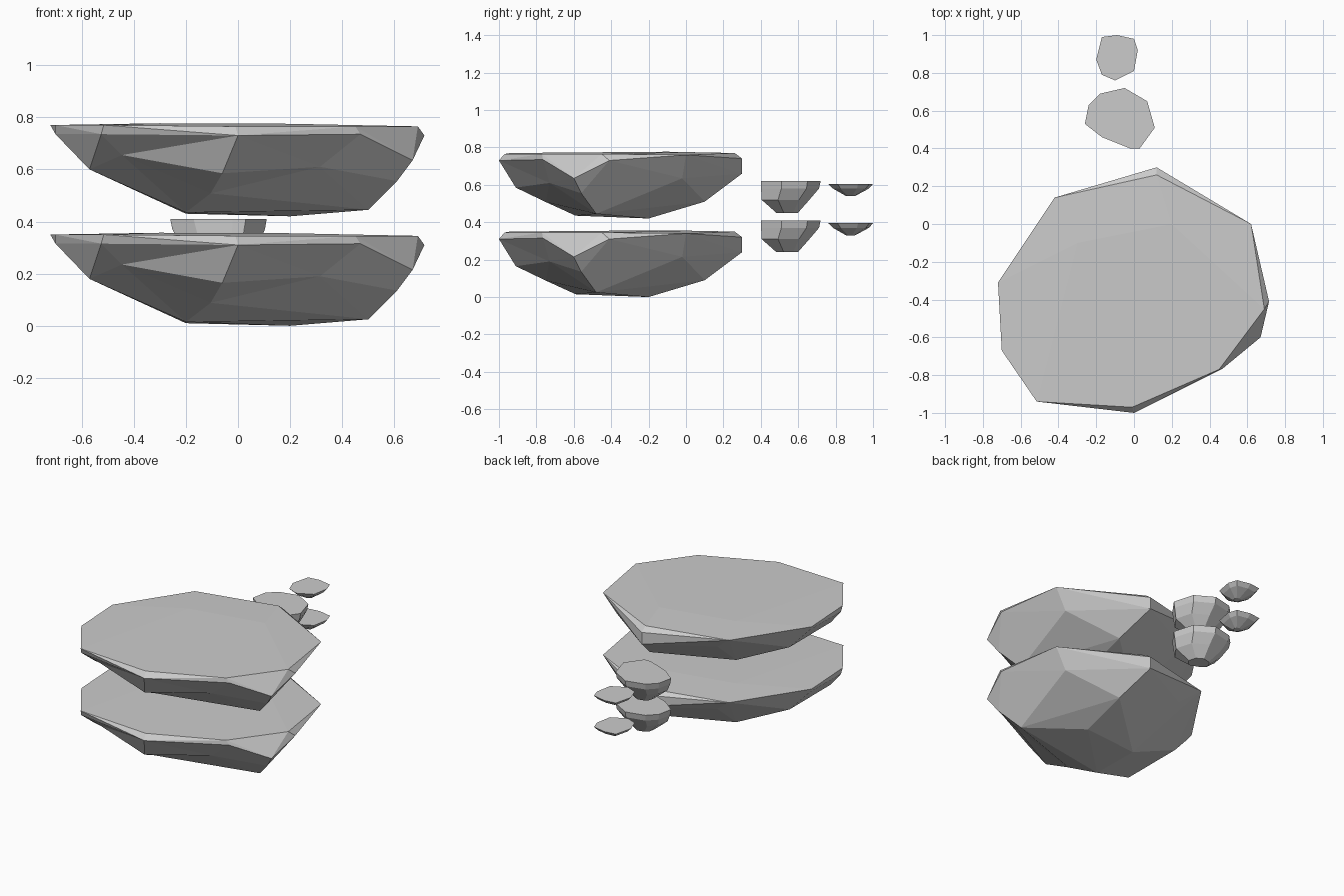
import bpy
import bmesh
import math
from mathutils import Vector

default_cube = bpy.data.objects.get("Cube")
if default_cube:
    bpy.data.objects.remove(default_cube, do_unlink=True)

# One plain stone colour for everything
stone = bpy.data.materials.new("stone_grey")
stone.use_nodes = True
colour = (0.6, 0.6, 0.6, 1.0)
stone.diffuse_color = colour
stone.node_tree.nodes["Principled BSDF"].inputs["Base Color"].default_value = colour


def hull_mesh(name, points, dents=()):
    """Faceted rock wrapped around control points; each dent pushes one corner inward."""
    mesh = bpy.data.meshes.new(name)
    bm = bmesh.new()
    for point in points + [corner for corner, push in dents]:
        bm.verts.new(point)
    result = bmesh.ops.convex_hull(bm, input=bm.verts)
    unused = set(result["geom_interior"]) | set(result["geom_unused"])
    loose = [v for v in unused if isinstance(v, bmesh.types.BMVert)]
    bmesh.ops.delete(bm, geom=loose, context="VERTS")
    for corner, push in dents:
        for vert in bm.verts:
            if (vert.co - Vector(corner)).length < 0.001:
                vert.co.y += push
    bmesh.ops.dissolve_limit(bm, angle_limit=math.radians(1), verts=bm.verts, edges=bm.edges)
    bmesh.ops.recalc_face_normals(bm, faces=bm.faces)
    bm.to_mesh(mesh)
    bm.free()
    mesh.materials.append(stone)
    return mesh


def tapered(outline, rings):
    """Repeat a rim outline at several heights: (height, scale, centre x, centre y)."""
    points = []
    for height, scale, cx, cy in rings:
        middle = Vector((cx, cy))
        for corner in outline:
            flat = middle + (Vector(corner) - middle) * scale
            points.append((flat.x, flat.y, height))
    return points


def place_pair(name, mesh, lift):
    for level, height in (("lower", 0), ("upper", lift)):
        rock = bpy.data.objects.new(f"{level}_{name}", mesh)
        rock.location.z = height
        bpy.context.collection.objects.link(rock)


# Large slab: flat top rim, bevelled edge, irregular underside with a dented front
top = [(.12, .26, .35), (-.42, .14, .35), (-.72, -.31, .35), (-.7, -.67, .35),
       (-.515, -.94, .35), (-.01, -.97, .345), (.45, -.77, .345), (.69, -.45, .345),
       (.62, 0, .34), (-.3, -.1, .357), (.2, 0, .355)]
edge = [(0, -1, .31), (.47, -.765, .315), (.715, -.41, .31),
        (.12, .3, .32), (.12, .3, .24), (-.7, -.65, .315), (-.7, -.32, .32)]
underside = [(-.06, -.91, .165), (.67, -.6, .215), (.61, -.56, .135), (.5, -.48, .025),
             (-.2, -.59, .015), (-.57, -.73, .18), (-.57, -.29, .18), (-.29, .08, .25),
             (.2, .1, .09), (.53, -.02, .215), (.32, 0, .125), (.2, -.2, 0),
             (-.2, -.25, .01)]
front_dents = [((-.525, -.95, .315), .025), ((-.445, -.93, .235), .09),
               ((.315, -.83, .19), .1), ((-.105, -.8, .088), .05)]
place_pair("large_slab", hull_mesh("large_slab", top + edge + underside, front_dents), .42)

# Medium boulder behind the slab
boulder_rim = [(-.26, .53), (-.24, .63), (-.18, .69), (-.05, .72), (.07, .65),
               (.11, .51), (.03, .4), (-.02, .4), (-.17, .46)]
boulder = tapered(boulder_rim, [(.41, 1, 0, .5), (.37, .96, -.06, .5),
                                (.31, .8, -.05, .42), (.24, .36, -.06, .53)])
place_pair("boulder", hull_mesh("boulder", boulder), .21)

# Small shallow stone at the very back
pebble_rim = [(-.17, .99), (-.09, 1), (0, .98), (.02, .92), (0, .81),
              (-.1, .76), (-.17, .79), (-.2, .87)]
pebble = tapered(pebble_rim, [(.395, 1, 0, .9), (.37, .8, -.08, .89), (.33, .2, -.08, .88)])
place_pair("pebble", hull_mesh("pebble", pebble), .21)
